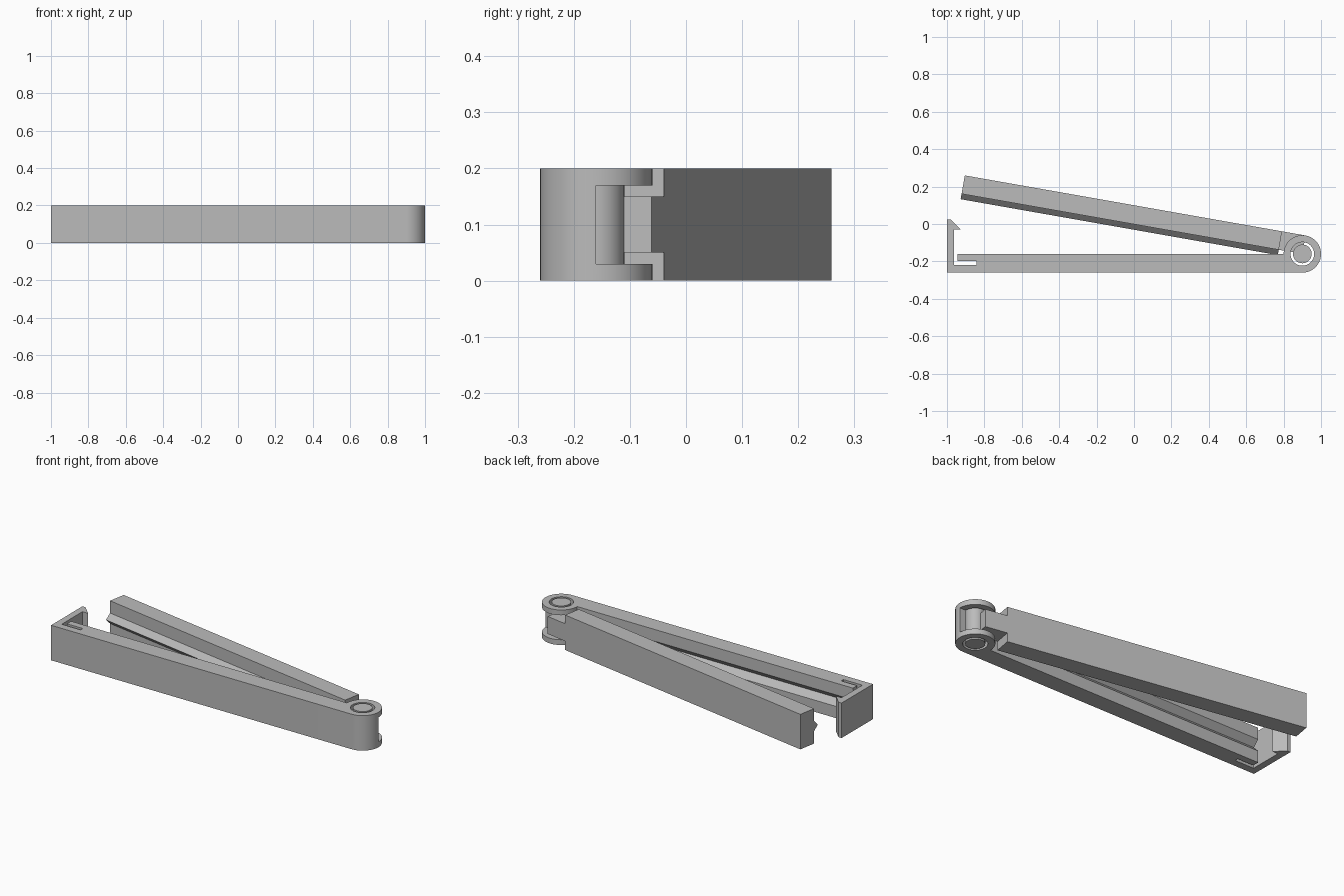
import bpy, bmesh, math
from mathutils import Matrix

if "Cube" in bpy.data.objects:
    bpy.data.objects.remove(bpy.data.objects["Cube"], do_unlink=True)

H = 0.2                    # height of the clip
PX, PY = 0.9, -0.16        # hinge axis
R = 0.1                    # hinge barrel radius
TILT = Matrix.Translation((PX, PY, 0)) @ Matrix.Rotation(math.radians(-10), 4, 'Z')

grey = bpy.data.materials.new("plain grey")
grey.use_nodes = True
grey.diffuse_color = (0.5, 0.5, 0.5, 1)
grey.node_tree.nodes["Principled BSDF"].inputs["Base Color"].default_value = (0.5, 0.5, 0.5, 1)


def arc(cx, cy, r, a0, a1, n):
    angles = [math.radians(a0 + (a1 - a0) * i / n) for i in range(n + 1)]
    return [(cx + r * math.cos(a), cy + r * math.sin(a)) for a in angles]


def prism(name, outline, lo, hi, axis='Z'):
    """Extrude an outline: (x, y) along z, or (y, z) along x."""
    bm = bmesh.new()
    place = (lambda p, t: (p[0], p[1], t)) if axis == 'Z' else (lambda p, t: (t, p[0], p[1]))
    face = bm.faces.new([bm.verts.new(place(p, lo)) for p in outline])
    top = bmesh.ops.extrude_face_region(bm, geom=[face])["geom"]
    move = place((0, 0), hi - lo)
    bmesh.ops.translate(bm, vec=move, verts=[v for v in top if isinstance(v, bmesh.types.BMVert)])
    bmesh.ops.recalc_face_normals(bm, faces=bm.faces)
    mesh = bpy.data.meshes.new(name)
    bm.to_mesh(mesh)
    bm.free()
    mesh.materials.append(grey)
    obj = bpy.data.objects.new(name, mesh)
    bpy.context.collection.objects.link(obj)
    return obj


def rect(x0, y0, x1, y1):
    return [(x0, y0), (x1, y0), (x1, y1), (x0, y1)]


def select(obj):
    bpy.ops.object.select_all(action='DESELECT')
    obj.select_set(True)
    bpy.context.view_layer.objects.active = obj


def boolean(obj, tool, operation):
    select(obj)
    mod = obj.modifiers.new(operation.lower(), 'BOOLEAN')
    mod.operation, mod.object, mod.solver = operation, tool, 'EXACT'
    bpy.ops.object.modifier_apply(modifier=mod.name)
    bpy.data.objects.remove(tool, do_unlink=True)


def smooth(obj):
    select(obj)
    bpy.ops.object.shade_smooth_by_angle(angle=math.radians(30))


# Lower arm: bar, round hinge barrel, slotted end and hooked latch in one profile
outline = [(-1, -0.26)] + arc(PX, PY, R, -90, 180, 48) + [
    (-0.943, PY), (-0.943, -0.198), (-0.842, -0.198), (-0.842, -0.218),
    (-0.962, -0.218), (-0.962, -0.03), (-0.927, -0.03), (-0.98, 0.023), (-1, 0.023)]
lower = prism("lower_arm_with_latch", outline, 0, H)

# Hinge bore, knuckle window and the sealing groove
boolean(lower, prism("bore", arc(PX, PY, 0.063, 0, 352.5, 47), -0.1, H + 0.1), 'DIFFERENCE')
boolean(lower, prism("window", rect(PX - R - 0.01, PY, PX + 0.2, PY + 0.2), 0.03, H - 0.03), 'DIFFERENCE')
groove = [(PY + 0.01, 0.06), (PY + 0.01, 0.14), (PY, 0.133), (PY - 0.032, 0.1), (PY, 0.067)]
boolean(lower, prism("groove", groove, -0.95, 0.79, 'X'), 'DIFFERENCE')
smooth(lower)

# Upper arm, modelled about the hinge axis and then swung open
upper = prism("upper_arm", rect(-1.85, 0, -0.128, R), 0, H)
ridge = prism("sealing_ridge", [(0.01, 0.06), (0.01, 0.14), (0, 0.13), (-0.029, 0.1), (0, 0.07)],
              -1.85, -0.128, 'X')
knuckle = prism("hinge_knuckle", rect(-0.14, 0, 0, R), 0.05, H - 0.05)
pin = prism("hinge_pin", arc(0, 0, 0.05, 0, 352.5, 47), 0, H)
for part in (ridge, knuckle, pin):
    boolean(upper, part, 'UNION')
upper.matrix_world = TILT
smooth(upper)
